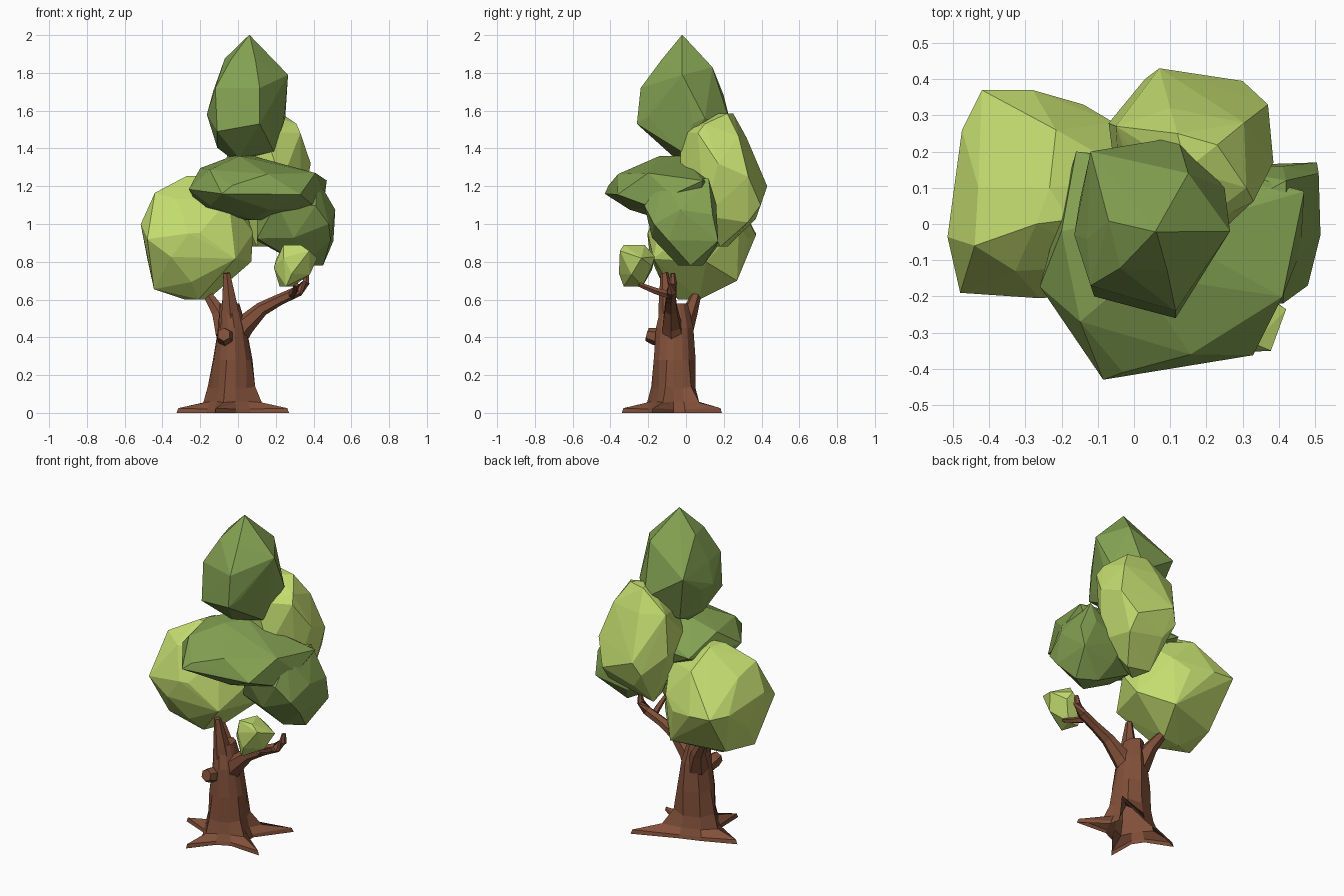
import bpy
import bmesh
import math
import random
from mathutils import Vector

random.seed(4)

default_cube = bpy.data.objects.get("Cube")
if default_cube:
    bpy.data.objects.remove(default_cube, do_unlink=True)


def make_material(name, rgb):
    material = bpy.data.materials.new(name)
    material.use_nodes = True
    color = (*rgb, 1)
    material.diffuse_color = color
    shader = material.node_tree.nodes["Principled BSDF"]
    shader.inputs["Base Color"].default_value = color
    shader.inputs["Roughness"].default_value = 0.9
    return material


bark = make_material("brown bark", (0.22, 0.08, 0.042))
light_leaf = make_material("light green leaves", (0.55, 0.72, 0.16))
dark_leaf = make_material("dark green leaves", (0.23, 0.36, 0.085))


def finish(name, bm, material):
    """Turn a bmesh into a flat shaded object."""
    bmesh.ops.recalc_face_normals(bm, faces=bm.faces)
    mesh = bpy.data.meshes.new(name)
    bm.to_mesh(mesh)
    bm.free()
    mesh.materials.append(material)
    obj = bpy.data.objects.new(name, mesh)
    bpy.context.collection.objects.link(obj)


def skin(bm, rings):
    """Bridge consecutive closed rings of points and return their vertices."""
    rings = [[bm.verts.new(point) for point in ring] for ring in rings]
    for lower, upper in zip(rings, rings[1:]):
        for k in range(len(lower)):
            n = (k + 1) % len(lower)
            bm.faces.new((lower[k], lower[n], upper[n], upper[k]))
    bm.faces.new(rings[-1])
    return rings


def limb(name, path, sides=6):
    """Tapered faceted tube through (x, y, z, radius) stations."""
    bm = bmesh.new()
    centers = [Vector(station[:3]) for station in path]
    rings = []
    for i, center in enumerate(centers):
        before = centers[max(i - 1, 0)]
        after = centers[min(i + 1, len(centers) - 1)]
        tangent = (after - before).normalized()
        helper = Vector((0, 1, 0)) if abs(tangent.z) > 0.8 else Vector((0, 0, 1))
        side = tangent.cross(helper).normalized()
        up = side.cross(tangent)
        angles = [math.tau * (k + 0.5) / sides for k in range(sides)]
        rings.append([center + (side * math.cos(a) + up * math.sin(a)) * path[i][3]
                      for a in angles])
    bm.faces.new(skin(bm, rings)[0])
    finish(name, bm, bark)


def rooted_trunk(name, center, tips, levels):
    """Open-based trunk whose foot runs out into ridged roots ending at the tips."""
    bm = bmesh.new()
    reaches = [(math.atan2(y - center[1], x - center[0]) % math.tau,
                math.hypot(x - center[0], y - center[1])) for x, y in tips]
    reaches.sort()
    foot = [[], [], [], []]
    angles = []
    for i, (angle, reach) in enumerate(reaches):
        gap = (reaches[(i + 1) % len(reaches)][0] - angle) % math.tau
        # one ridge, then two hollows before the next root
        ridge = [(reach, 0), (reach * 0.97, 0.025), (reach * 0.52, 0.055), (0.13, 0.14)]
        hollow = [(0.145, 0), (0.14, 0.02), (0.125, 0.06), (0.112, 0.13)]
        for share, profile in ((0, ridge), (0.3, hollow), (0.7, hollow)):
            turn = angle + gap * share
            angles.append(turn)
            for row, (radius, z) in zip(foot, profile):
                row.append((center[0] + radius * math.cos(turn),
                            center[1] + radius * math.sin(turn), z))
    upper = [[(x + rx * math.cos(a), y + ry * math.sin(a), z) for a in angles]
             for x, y, z, rx, ry in levels]
    skin(bm, foot + upper)
    finish(name, bm, bark)


def leaf_clump(name, material, layers, corners=(), sides=5, turn=0.0):
    """Convex faceted clump from layers (z, x min, x max, y min, y max) and bulging corners."""
    bm = bmesh.new()
    last = len(layers) - 1
    for i, (z, x0, x1, y0, y1) in enumerate(layers):
        count = 3 if i in (0, last) else sides
        angles = [math.tau * (k + 0.5 * i + turn) / count for k in range(count)]
        xs = [math.cos(a) for a in angles]
        ys = [math.sin(a) for a in angles]
        for x, y in zip(xs, ys):
            # stretch the polygon to fill its bounds
            u = (x - min(xs)) / (max(xs) - min(xs))
            v = (y - min(ys)) / (max(ys) - min(ys))
            wobble = 0 if i in (0, last) else random.uniform(-0.03, 0.03)
            bm.verts.new((x0 + u * (x1 - x0), y0 + v * (y1 - y0), z + wobble))
    for corner in corners:
        bm.verts.new(corner)
    bmesh.ops.convex_hull(bm, input=bm.verts)
    loose = [v for v in bm.verts if not v.link_faces]
    bmesh.ops.delete(bm, geom=loose, context="VERTS")
    finish(name, bm, material)


# Trunk with four roots
rooted_trunk("trunk_and_roots", (-0.03, -0.06),
             [(0.25, 0.19), (0.27, -0.18), (-0.12, -0.34), (-0.325, -0.04)],
             [(-0.028, -0.06, 0.28, 0.105, 0.112), (-0.03, -0.06, 0.45, 0.075, 0.1),
              (-0.045, -0.06, 0.58, 0.052, 0.07)])

# Branches
limb("front_branch", [(-0.035, -0.08, 0.42, 0.07), (-0.045, -0.1, 0.58, 0.045),
                      (-0.06, -0.115, 0.74, 0.02)])
limb("rear_branch", [(-0.06, -0.03, 0.42, 0.065), (-0.1, 0.02, 0.53, 0.042),
                     (-0.17, 0.06, 0.64, 0.024)])
limb("long_branch", [(-0.03, -0.06, 0.38, 0.07), (0.035, -0.075, 0.465, 0.055),
                     (0.125, -0.08, 0.55, 0.038), (0.22, -0.08, 0.6, 0.03),
                     (0.32, -0.075, 0.645, 0.028), (0.36, -0.07, 0.69, 0.022),
                     (0.365, -0.07, 0.74, 0.012)])
limb("branch_twig", [(0.28, -0.07, 0.62, 0.022), (0.3, -0.16, 0.645, 0.018),
                     (0.31, -0.25, 0.68, 0.012)], sides=5)
limb("cut_stub", [(-0.06, -0.1, 0.38, 0.04), (-0.07, -0.165, 0.405, 0.046),
                  (-0.075, -0.205, 0.415, 0.036)])

# Leaf clumps
leaf_clump("crown_leaves", dark_leaf, [
    (1.35, -0.04, 0.07, -0.06, 0.03), (1.41, -0.11, 0.19, -0.1, 0.12),
    (1.55, -0.15, 0.24, -0.2, 0.2), (1.72, -0.13, 0.22, -0.18, 0.16),
    (1.85, -0.07, 0.14, -0.13, 0.08), (2.0, 0.058, 0.062, -0.022, -0.018)],
    corners=[(-0.165, -0.03, 1.58), (-0.11, -0.2, 1.49), (0.115, -0.26, 1.53),
             (0.115, -0.24, 1.72), (-0.12, -0.17, 1.72), (0.265, -0.02, 1.79),
             (0.15, 0.14, 1.83), (-0.12, 0.2, 1.68), (0.12, 0.24, 1.52),
             (0.25, 0.1, 1.56)], turn=0.2)
leaf_clump("back_leaves", light_leaf, [
    (0.88, 0.07, 0.2, 0.1, 0.22), (1.02, 0, 0.33, 0, 0.37),
    (1.22, -0.07, 0.36, -0.03, 0.39), (1.46, 0, 0.33, -0.03, 0.32),
    (1.585, 0.12, 0.23, 0.15, 0.25)],
    corners=[(0.07, 0.43, 1.2), (0.3, 0.395, 1.1), (0.37, 0.33, 1.25),
             (0.385, 0.17, 1.32), (0.31, 0.1, 1.53), (-0.05, 0.27, 1.47),
             (0.03, 0.4, 1.12)], turn=0.1)
leaf_clump("right_leaves", light_leaf, [
    (0.6, -0.28, -0.16, -0.04, 0.07), (0.67, -0.42, -0.09, -0.13, 0.18),
    (0.82, -0.48, 0.07, -0.19, 0.26), (0.98, -0.515, 0.08, -0.2, 0.28),
    (1.13, -0.43, 0.02, -0.13, 0.26), (1.255, -0.27, -0.18, 0, 0.1)],
    corners=[(-0.42, 0.37, 0.95), (-0.28, 0.37, 0.94), (-0.14, 0.33, 0.92),
             (-0.475, 0.26, 0.95), (-0.08, 0.27, 0.7), (-0.44, -0.06, 1.165),
             (-0.48, -0.19, 0.92), (-0.26, -0.205, 0.95), (-0.445, -0.04, 0.655),
             (-0.4, 0.18, 0.68)], turn=0.3)
leaf_clump("front_leaves", dark_leaf, [
    (1.02, 0.03, 0.2, -0.12, 0.02), (1.09, -0.2, 0.42, -0.3, 0.14),
    (1.18, -0.26, 0.46, -0.41, 0.16), (1.28, -0.2, 0.41, -0.36, 0.14),
    (1.36, -0.03, 0.08, -0.14, 0.01)],
    corners=[(-0.085, -0.43, 1.16), (-0.16, 0.2, 1.2), (0.47, 0.09, 1.23)],
    sides=6, turn=0.15)
leaf_clump("left_leaves", dark_leaf, [
    (0.78, 0.34, 0.45, -0.04, 0.09), (0.9, 0.1, 0.49, -0.18, 0.16),
    (1.08, 0.1, 0.515, -0.22, 0.16), (1.24, 0.2, 0.42, -0.12, 0.12)],
    corners=[(0.505, 0.17, 0.91), (0.51, 0.14, 1.05), (0.48, -0.17, 1.0)], sides=6)
leaf_clump("small_leaves", light_leaf, [
    (0.67, 0.22, 0.29, -0.33, -0.23), (0.75, 0.19, 0.38, -0.355, -0.18),
    (0.83, 0.2, 0.42, -0.35, -0.165), (0.89, 0.24, 0.33, -0.33, -0.22)], turn=0.25)
